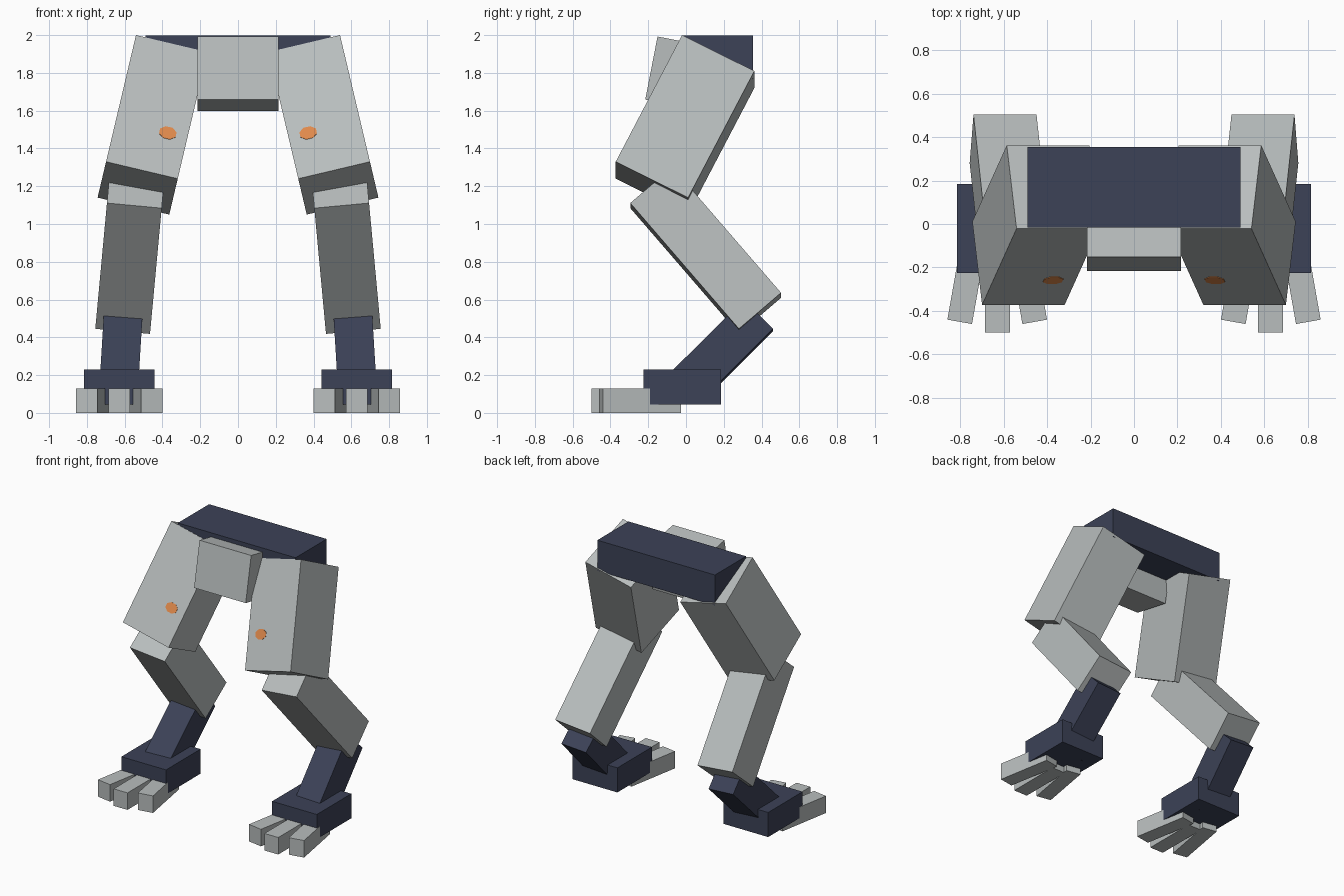
import bpy
from math import radians
from mathutils import Matrix, Vector, Euler

if "Cube" in bpy.data.objects:
    bpy.data.objects.remove(bpy.data.objects["Cube"], do_unlink=True)


def material(name, rgb):
    mat = bpy.data.materials.new(name)
    mat.use_nodes = True
    mat.diffuse_color = (*rgb, 1)
    bsdf = mat.node_tree.nodes["Principled BSDF"]
    bsdf.inputs["Base Color"].default_value = (*rgb, 1)
    bsdf.inputs["Roughness"].default_value = 0.7
    return mat


GREY = material("light_grey", (0.48, 0.51, 0.51))
NAVY = material("dark_navy", (0.045, 0.054, 0.095))
ORANGE = material("orange", (0.74, 0.25, 0.07))


def finish(name, mat, size):
    """Name the active primitive, apply its size and colour it."""
    obj = bpy.context.object
    obj.name = obj.data.name = name
    obj.data.transform(Matrix.Diagonal((*size, 1)))
    obj.data.materials.append(mat)
    return obj


def box(name, mat, centre, size, tilt=(0, 0, 0), side=1):
    """Tilted block; side=-1 gives the mirrored counterpart."""
    bpy.ops.mesh.primitive_cube_add(size=1)
    obj = finish(name, mat, size)
    x, y, z = centre
    rx, ry, rz = (radians(a) for a in tilt)
    turn = Euler((rx, ry * side, rz * side)).to_matrix().to_4x4()
    obj.matrix_world = Matrix.Translation((x * side, y, z)) @ turn
    return obj


# Hips
box("pelvis", NAVY, (0, 0.17, 1.882), (0.98, 0.37, 0.23))
box("front_hip_plate", GREY, (0, -0.031, 1.796), (0.43, 0.31, 0.34), (-11, 0, 0))

for label, side in (("left", 1), ("right", -1)):
    # Leg segments
    thigh = box(label + "_thigh", GREY, (0.452, -0.005, 1.525),
                (0.39, 0.43, 0.773), (-27, -13.3, 0), side)
    box(label + "_shin", GREY, (0.571, 0.104, 0.86),
        (0.291, 0.294, 0.882), (40.7, -5.3, 0), side)
    box(label + "_ankle", NAVY, (0.62, 0.188, 0.322),
        (0.205, 0.22, 0.55), (-45, -3.5, 0), side)

    # Foot with three splayed toes
    box(label + "_foot", NAVY, (0.628, -0.02, 0.138), (0.372, 0.41, 0.185))
    bpy.context.object.location.x *= side
    for toe, x, y, splay in (("inner", 0.493, -0.243, -10),
                             ("middle", 0.628, -0.29, 0),
                             ("outer", 0.765, -0.243, 10)):
        box(f"{label}_{toe}_toe", GREY, (x, y, 0.064),
            (0.115, 0.42, 0.128), (0, 0, splay), side)

    # Thin eight-sided badge on the thigh front
    bpy.ops.mesh.primitive_cylinder_add(vertices=8, radius=0.5, depth=1)
    bpy.context.object.data.transform(Matrix.Rotation(radians(22.5), 4, "Z"))
    badge = finish(label + "_thigh_badge", ORANGE, (0.097, 0.076, 0.006))
    badge.matrix_world = (thigh.matrix_basis
                          @ Matrix.Translation(Vector((-0.088 * side, -0.215, -0.136)))
                          @ Matrix.Rotation(radians(90), 4, "X"))
